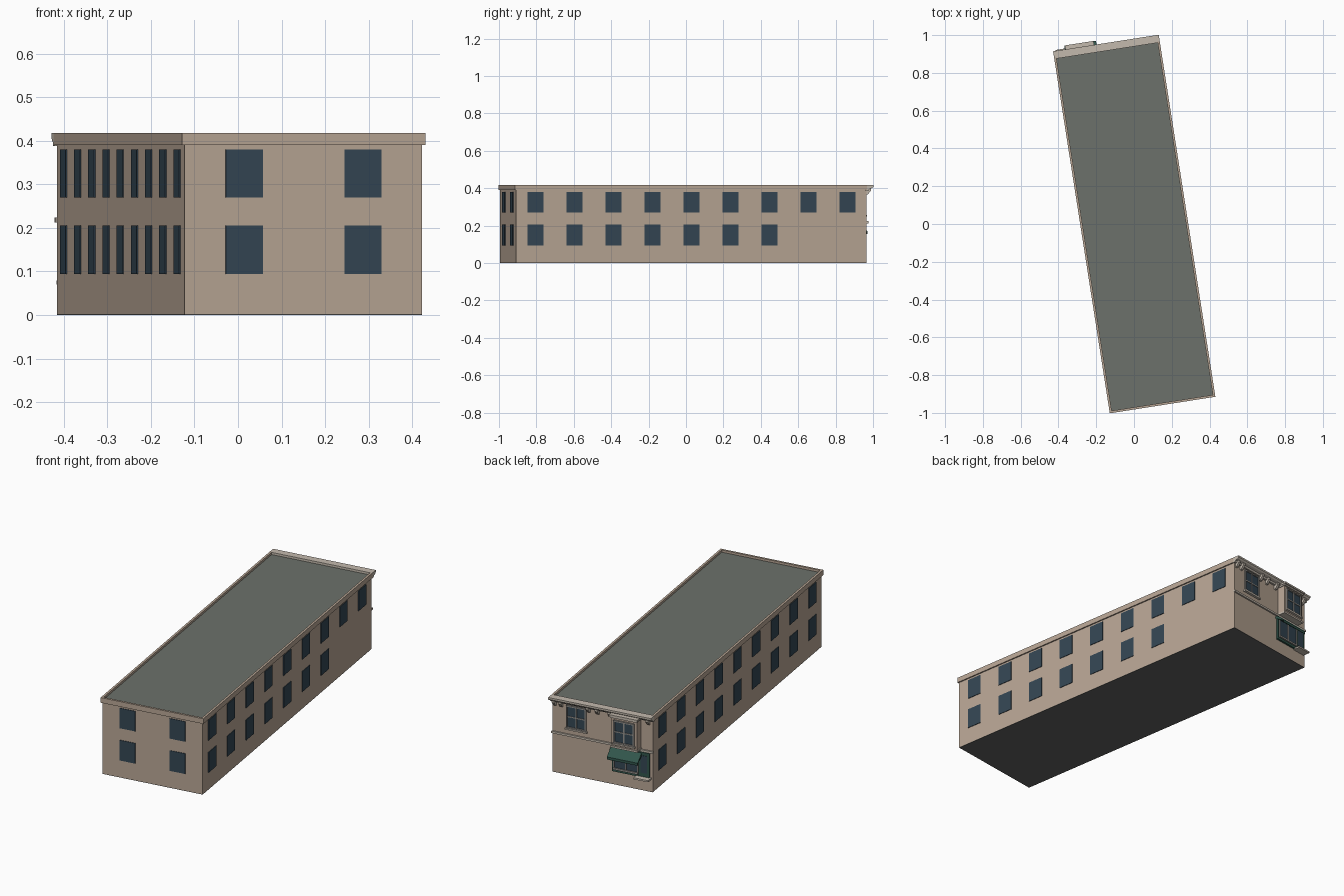
import bpy, bmesh, math
from mathutils import Matrix, Vector

if "Cube" in bpy.data.objects:
    bpy.data.objects.remove(bpy.data.objects["Cube"])

# Building frame: u = width, v = length (street facade at +v), turned on the plot
PLACE = Matrix.Translation((0.0035, -0.014, 0)) @ Matrix.Rotation(math.radians(8.9), 4, 'Z')
HW, HL, H = 0.276, 0.949, 0.418


def material(name, rgb):
    m = bpy.data.materials.new(name)
    m.diffuse_color = (*rgb, 1)
    m.use_nodes = True
    m.node_tree.nodes["Principled BSDF"].inputs["Base Color"].default_value = m.diffuse_color
    return m


WALL = material("wall_tan", (0.48, 0.38, 0.30))
TRIM = material("trim_stone", (0.55, 0.49, 0.42))
GLASS = material("dark_glass", (0.034, 0.061, 0.087))
ROOF = material("roof_grey", (0.15, 0.165, 0.145))
FLOOR = material("floor_grey", (0.12, 0.12, 0.115))
GREEN = material("shop_green", (0.03, 0.09, 0.07))
FRAME = material("window_frame", (0.30, 0.29, 0.27))


def finish(name, bm, mat):
    bmesh.ops.recalc_face_normals(bm, faces=bm.faces)
    me = bpy.data.meshes.new(name)
    bm.to_mesh(me)
    bm.free()
    me.materials.append(mat)
    ob = bpy.data.objects.new(name, me)
    ob.matrix_world = PLACE
    bpy.context.collection.objects.link(ob)
    return ob


def boxes(name, mat, *specs):
    """Each spec is (u0, u1, v0, v1, z0, z1)."""
    bm = bmesh.new()
    for u0, u1, v0, v1, z0, z1 in specs:
        mid = Vector(((u0 + u1) / 2, (v0 + v1) / 2, (z0 + z1) / 2))
        size = Matrix.Diagonal((u1 - u0, v1 - v0, z1 - z0, 1))
        bmesh.ops.create_cube(bm, size=1, matrix=Matrix.Translation(mid) @ size)
    return finish(name, bm, mat)


def extrusion(name, mat, profile, spans):
    """Sweep a (v, z) profile along u for every (u0, u1) span."""
    bm = bmesh.new()
    for u0, u1 in spans:
        face = bm.faces.new([bm.verts.new((u0, v, z)) for v, z in profile])
        new = bmesh.ops.extrude_face_region(bm, geom=[face])["geom"]
        bmesh.ops.translate(bm, vec=(u1 - u0, 0, 0),
                            verts=[g for g in new if isinstance(g, bmesh.types.BMVert)])
    return finish(name, bm, mat)


# Main mass, roof and floor
boxes("walls", WALL, (-HW, HW, -HL, HL, 0.002, 0.40))
boxes("roof", ROOF, (-HW + .004, HW - .004, -HL + .004, HL - .004, 0.395, 0.406))
boxes("floor", FLOOR, (-HW, HW, -HL, HL, 0, 0.002))

# Parapet band around the roof
o, i = 0.007, 0.005
boxes("parapet", WALL,
      (-HW - o, -HW + i, -HL - o, HL, 0.39, H), (HW - i, HW + o, -HL - o, HL, 0.39, H),
      (-HW + i, HW - i, -HL - o, -HL + i, 0.39, H))

# Plain windows on the sides and the front
rows = [(0.094, 0.205), (0.27, 0.38)]
d, w = 0.003, 0.043
panes = []
for r, (z0, z1) in enumerate(rows):
    for k in range(9):
        v = -HL + (k + 0.5) * 2 * HL / 9
        panes.append((-HW - d, -HW + d, v - w, v + w, z0, z1))
        if r == 1 or k < 7:
            panes.append((HW - d, HW + d, v - w, v + w, z0, z1))
    for u in (-HW / 2, HW / 2):
        panes.append((u - w, u + w, -HL - d, -HL + d, z0, z1))
boxes("plain_windows", GLASS, *panes)

# Street cornice with brackets
extrusion("cornice", TRIM,
          [(HL - .006, .388), (HL + .010, .388), (HL + .014, .397), (HL + .028, .401),
           (HL + .035, .408), (HL + .035, H), (HL - .006, H)], [(-HW - .007, HW + .007)])
extrusion("cornice_brackets", TRIM,
          [(HL, .366), (HL + .008, .368), (HL + .024, .388), (HL + .024, .400), (HL, .400)],
          [(u - .007, u + .007) for u in (-.255, -.045, .025, .075, .225, .262)])

# String course between storeys
boxes("string_course", TRIM, (-HW - .004, HW + .004, HL - .002, HL + .008, 0.213, 0.224))


def sash_window(name, u, v, z0, z1, half):
    """Framed double sash with centre mullion, meeting rail and sill."""
    t = 0.007
    zm = (z0 + z1) / 2
    boxes(name + "_glass", GLASS, (u - half, u + half, v - .002, v + .003, z0, z1))
    boxes(name + "_frame", FRAME,
          (u - half - t, u - half, v - .002, v + .009, z0 - t, z1 + t),
          (u + half, u + half + t, v - .002, v + .009, z0 - t, z1 + t),
          (u - half, u + half, v - .002, v + .009, z1, z1 + t),
          (u - half, u + half, v - .002, v + .009, z0 - t, z0),
          (u - half, u + half, v - .002, v + .006, zm - .003, zm + .003),
          (u - .003, u + .003, v - .002, v + .007, z0, z1))
    boxes(name + "_sill", TRIM, (u - half - .012, u + half + .012, v - .002, v + .013,
                                 z0 - t - .008, z0 - t))


sash_window("upper_window", 0.143, HL, 0.265, 0.375, 0.048)

# Projecting bay with its own cornice and base moulding
BU, BV = -0.140, HL + 0.042
boxes("bay", WALL, (BU - .070, BU + .070, HL - .002, BV, 0.228, 0.388))
boxes("bay_cornice", TRIM, (BU - .074, BU + .074, HL, BV + .008, 0.386, 0.394),
      (BU - .077, BU + .077, HL, BV + .014, 0.394, 0.404))
boxes("bay_base", TRIM, (BU - .074, BU + .074, HL, BV + .005, 0.222, 0.232))
sash_window("bay_window", BU, BV, 0.258, 0.368, 0.050)

# Shopfront: green surround, display window, door
SV = HL + 0.010
boxes("shop_surround", GREEN, (-.262, -.055, HL - .002, SV, 0.075, 0.212))
boxes("shop_window", GLASS, (-.196, -.070, SV - .001, SV + .002, 0.098, 0.195))
boxes("shop_window_frame", FRAME, (-.202, -.064, SV - .001, SV + .008, 0.088, 0.098),
      *[(u - .003, u + .003, SV - .001, SV + .006, 0.098, 0.195) for u in (-.199, -.133, -.067)])
boxes("shop_door", GLASS, (-.250, -.214, SV - .001, SV + .002, 0.100, 0.195))
boxes("door_step", TRIM, (-.270, -.190, HL - .002, HL + .040, 0.070, 0.079))

# Sloped awning with a short valance
extrusion("awning", GREEN,
          [(HL, .208), (HL + .012, .208), (HL + .055, .170), (HL + .055, .156),
           (HL + .052, .156), (HL + .052, .166), (HL, .198)], [(-.220, -.050)])
